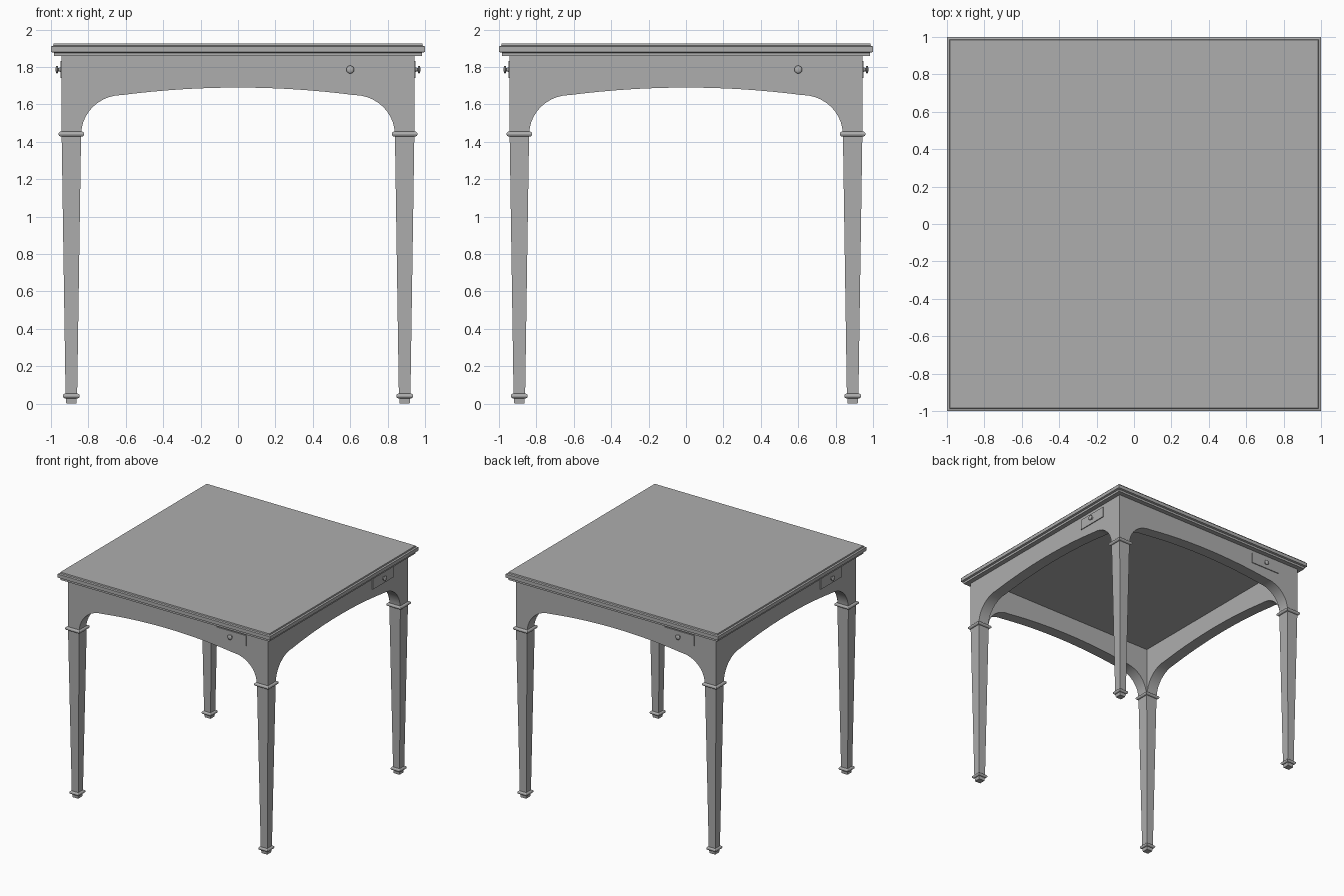
import bpy, bmesh, math
from mathutils import Matrix, Vector

if "Cube" in bpy.data.objects:
    bpy.data.objects.remove(bpy.data.objects["Cube"])

grey = bpy.data.materials.new("plain grey")
grey.use_nodes = True
COLOUR = (0.42, 0.42, 0.42, 1)
grey.diffuse_color = COLOUR
grey.node_tree.nodes["Principled BSDF"].inputs["Base Color"].default_value = COLOUR


def make_object(name, bm, smooth=False):
    bmesh.ops.recalc_face_normals(bm, faces=bm.faces)
    mesh = bpy.data.meshes.new(name)
    bm.to_mesh(mesh)
    bm.free()
    mesh.materials.append(grey)
    ob = bpy.data.objects.new(name, mesh)
    bpy.context.collection.objects.link(ob)
    if smooth:
        bpy.ops.object.select_all(action='DESELECT')
        ob.select_set(True)
        bpy.context.view_layer.objects.active = ob
        bpy.ops.object.shade_smooth_by_angle(angle=math.radians(35))
    return ob


def stack(name, profile, sides=4, place=Matrix(), smooth=False):
    """Loft rings of (z, half width); four sides give a square section."""
    bm = bmesh.new()
    rings = []
    turn = math.pi / sides
    scale = 1 / math.cos(turn) if sides == 4 else 1
    for z, half in profile:
        rings.append([bm.verts.new(place @ Vector((
            half * scale * math.cos(turn + 2 * math.pi * i / sides),
            half * scale * math.sin(turn + 2 * math.pi * i / sides), z)))
            for i in range(sides)])
    for a, b in zip(rings, rings[1:]):
        for i in range(sides):
            j = (i + 1) % sides
            bm.faces.new((a[i], a[j], b[j], b[i]))
    bm.faces.new(rings[0])
    bm.faces.new(rings[-1])
    return make_object(name, bm, smooth)


def bead(z0, z1, half, bulge, steps=6):
    """Half-round moulding profile between two heights."""
    mid, r = (z0 + z1) / 2, (z1 - z0) / 2
    return [(mid - r * math.cos(math.pi * i / steps),
             half - bulge + bulge * math.sin(math.pi * i / steps))
            for i in range(steps + 1)]


# Table top with a stepped, moulded edge
stack("table_top", [(1.858, 0.984), (1.876, 0.984), (1.88, 1.0), (1.91, 1.0),
                    (1.914, 0.987), (1.925, 0.985)])

# Arched outline of one apron, springing from the corner posts
OUT, INN, SPRING, TOP = 0.943, 0.845, 1.44, 1.86
right_half = [(0.838 - 0.218 * (1 - math.cos(a)), SPRING + 0.21 * math.sin(a))
              for a in (math.pi / 2 * i / 10 for i in range(11))]
right_half += [(x, 1.69 - 0.04 * (x / 0.62) ** 2)
               for x in (0.62 * (1 - i / 8) for i in range(1, 9))]
arch = right_half + [(-x, z) for x, z in reversed(right_half[:-1])]


def apron(name, turn):
    bm = bmesh.new()
    outline = [(OUT, TOP), (OUT, SPRING)] + arch + [(-OUT, SPRING), (-OUT, TOP)]
    # inner outline is clamped so neighbouring aprons meet in a mitre
    front = [bm.verts.new(turn @ Vector((x, -OUT, z))) for x, z in outline]
    back = [bm.verts.new(turn @ Vector((max(-INN, min(INN, x)), -INN, z)))
            for x, z in outline]
    bm.faces.new(front)
    bm.faces.new(back)
    n = len(outline)
    for i in range(1, n - 2):
        bm.faces.new((front[i], front[i + 1], back[i + 1], back[i]))
    bm.faces.new((front[-1], front[0], back[0], back[-1]))
    make_object(name, bm, smooth=True)


def drawer_front(name, turn):
    bm = bmesh.new()
    bmesh.ops.create_cube(bm, size=1, matrix=turn @ Matrix.Translation(
        (0.6, -OUT - 0.002, 1.786)) @ Matrix.Diagonal((0.28, 0.01, 0.09, 1)))
    make_object(name, bm)


knob_profile = [(0, 0.013), (0.006, 0.009), (0.012, 0.009), (0.014, 0.019),
                (0.019, 0.021), (0.023, 0.018), (0.026, 0.01)]

for i, side in enumerate(("front", "left", "back", "right")):
    turn = Matrix.Rotation(i * math.pi / 2, 4, 'Z')
    apron(side + "_apron", turn)
    drawer_front(side + "_drawer_front", turn)
    knob_place = (turn @ Matrix.Translation((0.6, -OUT - 0.006, 1.786))
                  @ Matrix.Rotation(math.pi / 2, 4, 'X'))
    stack(side + "_drawer_knob", knob_profile, 20, knob_place, True)

# Tapered square legs with a collar, ankle ring and foot
for sx, x_name in ((1, "left"), (-1, "right")):
    for sy, y_name in ((-1, "front"), (1, "back")):
        place = Matrix.Translation((sx * 0.891, sy * 0.891, 0))
        label = y_name + "_" + x_name
        stack(label + "_leg", [(0.05, 0.031), (1.44, 0.052)], place=place)
        stack(label + "_collar", bead(1.428, 1.455, 0.069, 0.013), place=place)
        stack(label + "_ankle_ring", bead(0.028, 0.054, 0.045, 0.012), place=place)
        stack(label + "_foot", [(0, 0.027), (0.03, 0.029)], place=place)
